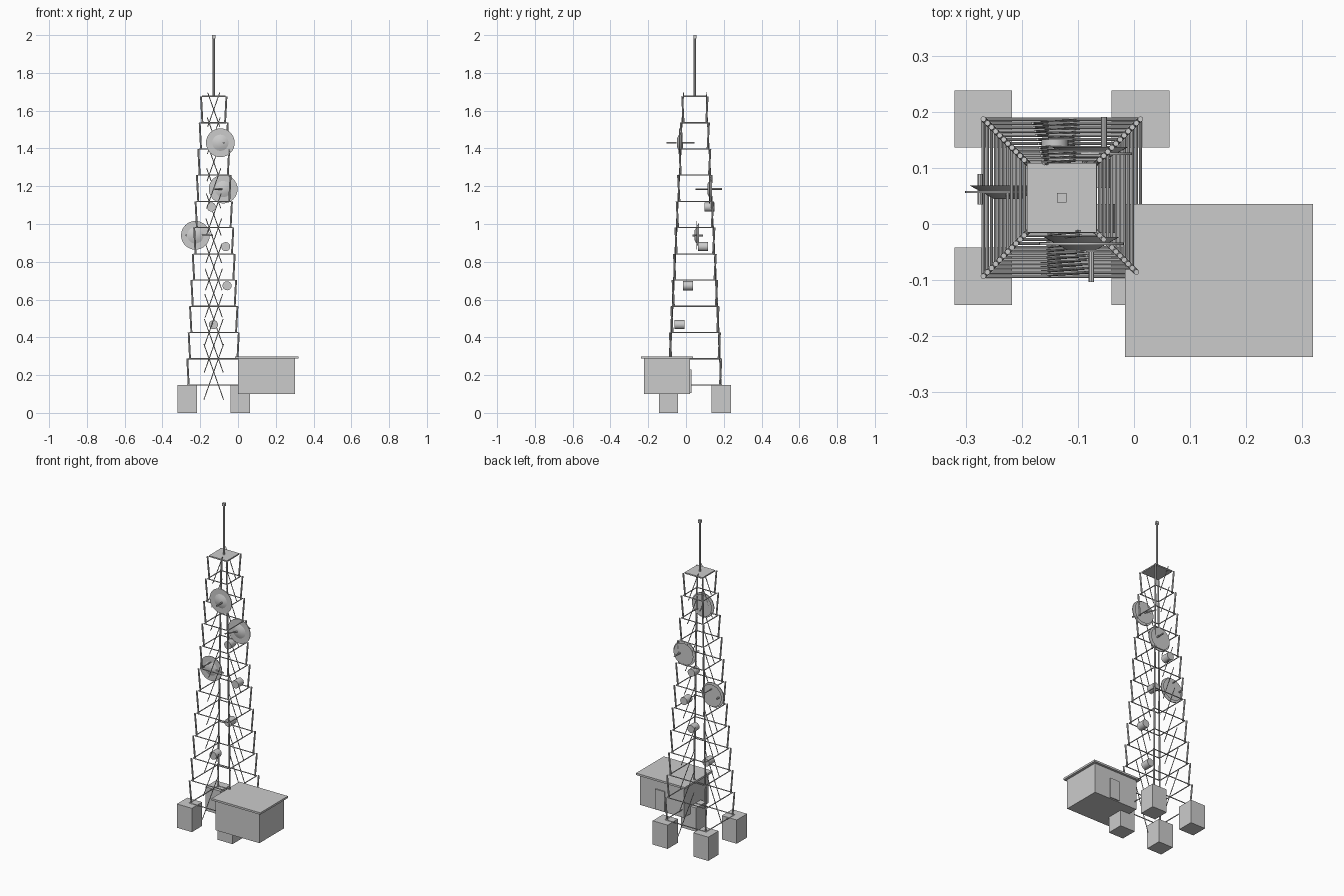
import bpy
from math import sin, cos, sqrt
from mathutils import Vector

if "Cube" in bpy.data.objects:
    bpy.data.objects.remove(bpy.data.objects["Cube"])

CX, CY = -0.1285, 0.047          # tower axis
Z0, Z1, N = 0.148, 1.675, 11     # lattice bottom, top, bays
W0, W1 = 0.14, 0.06              # half widths at bottom and top
H = (Z1 - Z0) / N


def smooth(ob):
    bpy.ops.object.shade_smooth_by_angle()
    return ob


def box(name, x0, x1, y0, y1, z0, z1):
    bpy.ops.mesh.primitive_cube_add(size=1, location=((x0 + x1) / 2, (y0 + y1) / 2, (z0 + z1) / 2))
    ob = bpy.context.object
    ob.name = name
    ob.scale = (x1 - x0, y1 - y0, z1 - z0)
    bpy.ops.object.transform_apply(location=False, rotation=False, scale=True)
    return ob


def rod(name, a, b, r, sides=8, r2=None):
    a, b = Vector(a), Vector(b)
    d = b - a
    bpy.ops.mesh.primitive_cone_add(vertices=sides, radius1=r, radius2=r if r2 is None else r2,
                                    depth=d.length, location=(a + b) / 2,
                                    rotation=d.to_track_quat('Z', 'Y').to_euler())
    ob = bpy.context.object
    ob.name = name
    return smooth(ob)


def at(x, y, z):
    return (CX + x, CY + y, z)


def half(i):
    return W0 + (W1 - W0) * i / N


# concrete footings
for sx in (-1, 1):
    for sy in (-1, 1):
        x, y = CX + sx * 0.14, CY + sy * 0.14
        box("footing", x - 0.0515, x + 0.0515, y - 0.051, y + 0.051, 0, 0.148)

# lattice bays: outward-leaning legs, girts and one brace on front and back
for i in range(N):
    lo, hi, z = half(i), half(i + 1), Z0 + i * H
    for sx in (-1, 1):
        for sy in (-1, 1):
            rod("leg", at(sx * hi, sy * hi, z), at(sx * lo, sy * lo, z + H), 0.005)
    length = sqrt((2 * lo) ** 2 + H * H) / 2
    dx, dz, zm = length * sin(0.34), length * cos(0.34), z + H / 2
    for s in (-1, 1):
        rod("brace", at(s * dx, s * lo, zm - dz), at(-s * dx, s * hi, zm + dz), 0.0024)

for i in range(N + 1):
    w, z = half(i), Z0 + i * H
    for s in (-1, 1):
        rod("girt", at(-w, s * w, z), at(w, s * w, z), 0.003)
        rod("girt", at(s * w, -w, z), at(s * w, w, z), 0.003)

# top platform and mast
box("top_platform", CX - 0.062, CX + 0.062, CY - 0.062, CY + 0.062, 1.672, 1.68)
rod("mast", at(0, 0, 1.678), at(0, 0, 1.986), 0.006)
box("mast_tip", CX - 0.0085, CX + 0.0085, CY - 0.0085, CY + 0.0085, 1.983, 2.0)

# dishes: bowl, thin rim, mount arm and feed
for x, y, z in ((0.035, -0.082, 1.43), (0.05, 0.078, 1.185), (-0.097, 0.01, 0.94)):
    rod("dish_bowl", at(x, y - 0.012, z), at(x, y + 0.012, z), 0.025, 32, 0.068)
    rod("dish_rim", at(x, y - 0.002, z), at(x, y + 0.002, z), 0.076, 32)
    rod("dish_arm", at(x * 0.05, y * 0.05, z), at(x, y, z), 0.004)
    rod("dish_feed", at(x * 1.5, y * 1.5 - 0.027, z), at(x * 1.5, y * 1.5 + 0.027, z), 0.005)

# small drum antennas
for x, y, z in ((-0.141, 0.125, 1.09), (-0.065, 0.09, 0.88), (-0.058, 0.01, 0.673), (-0.13, -0.035, 0.467)):
    rod("drum_antenna", (x, y - 0.026, z), (x, y + 0.026, z), 0.024, 16)

# equipment hut
box("hut_walls", 0.0, 0.303, -0.222, 0.021, 0.1, 0.287)
box("hut_roof", -0.016, 0.319, -0.237, 0.036, 0.287, 0.299)
box("hut_door", 0.13, 0.195, 0.018, 0.028, 0.105, 0.23)
